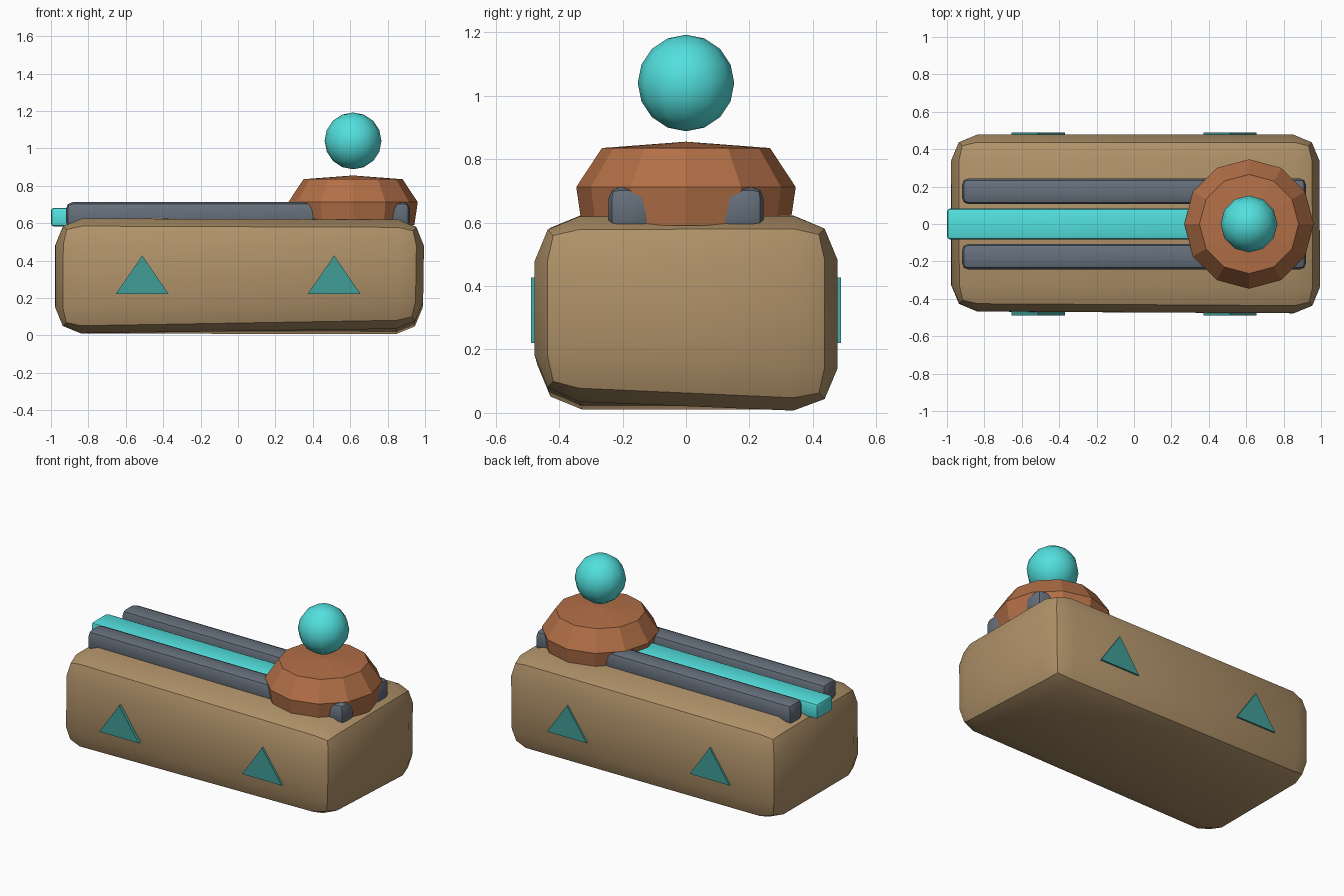
import bpy, bmesh, math
from mathutils import Matrix, Vector

if "Cube" in bpy.data.objects:
    bpy.data.objects.remove(bpy.data.objects["Cube"])


def material(name, rgb):
    linear = [((c / 255 + 0.055) / 1.055) ** 2.4 for c in rgb] + [1]
    m = bpy.data.materials.new(name)
    m.use_nodes = True
    m.diffuse_color = linear
    m.node_tree.nodes["Principled BSDF"].inputs["Base Color"].default_value = linear
    return m


TAN = material("tan_casing", (176, 146, 105))
COPPER = material("copper", (178, 111, 71))
GREY = material("slate_grey", (101, 111, 123))
CYAN = material("bright_cyan", (82, 224, 222))
TEAL = material("dark_teal", (66, 158, 152))


def finish(bm, name, mat, smooth=True):
    bmesh.ops.recalc_face_normals(bm, faces=bm.faces[:])
    mesh = bpy.data.meshes.new(name)
    bm.to_mesh(mesh)
    bm.free()
    mesh.materials.append(mat)
    ob = bpy.data.objects.new(name, mesh)
    bpy.context.collection.objects.link(ob)
    if smooth:
        bpy.ops.object.select_all(action="DESELECT")
        ob.select_set(True)
        bpy.context.view_layer.objects.active = ob
        bpy.ops.object.shade_smooth_by_angle(angle=math.radians(31))
    return ob


def box(name, low, high, bevel, mat, adjust=None):
    """Rounded box between two corners; adjust nudges its corners first."""
    bm = bmesh.new()
    bmesh.ops.create_cube(bm, size=1)
    for v in bm.verts:
        side = tuple(c > 0 for c in v.co)
        v.co = Vector([h if s else l for s, l, h in zip(side, low, high)])
        if adjust and side in adjust:
            v.co += Vector(adjust[side])
    bmesh.ops.bevel(bm, geom=bm.edges[:], offset=bevel, segments=2,
                    profile=0.5, affect="EDGES", clamp_overlap=True)
    return finish(bm, name, mat)


# Slightly uneven rounded casing
L, H = False, True
box("body", (-0.978, -0.478, 0.008), (0.993, 0.478, 0.622), 0.14, TAN, {
    (L, L, L): (0, 0.01, 0), (L, L, H): (0.004, 0.012, 0.004),
    (H, L, L): (-0.005, 0, 0.036), (H, L, H): (0.004, 0, -0.004),
    (H, H, L): (-0.008, 0, -0.008), (L, H, L): (0, 0, 0.003)})

# Twin rails and the central beam
for side, y in (("right", -0.175), ("left", 0.175)):
    box(side + "_rail", (-0.92, y - 0.069, 0.573), (0.92, y + 0.069, 0.712),
        0.035, GREY)
box("centre_beam", (-1.0, -0.082, 0.582), (0.6, 0.082, 0.682), 0.016, CYAN)

# Faceted turret spun from a stack of rings
bm = bmesh.new()
rings = []
for radius, z in ((0.328, 0.59), (0.346, 0.712), (0.265, 0.835)):
    rings.append([bm.verts.new((0.615 + radius * math.cos(a), radius * math.sin(a), z))
                  for a in (i * math.tau / 12 for i in range(12))])
tip = bm.verts.new((0.615, 0, 0.855))
bm.faces.new(rings[0][::-1])
for i in range(12):
    j = (i + 1) % 12
    for lower, upper in zip(rings, rings[1:]):
        bm.faces.new((lower[i], lower[j], upper[j], upper[i]))
    bm.faces.new((rings[-1][i], rings[-1][j], tip))
finish(bm, "turret", COPPER, smooth=False)

# Floating orb
bm = bmesh.new()
bmesh.ops.create_uvsphere(bm, u_segments=12, v_segments=8, radius=0.152,
                          matrix=Matrix.Translation((0.615, 0, 1.04)))
orb = finish(bm, "orb", CYAN)
orb.data.shade_smooth()

# Triangular badges on both long sides
for side, s in (("front", -1), ("back", 1)):
    for end, x in (("right", -0.512), ("left", 0.514)):
        bm = bmesh.new()
        outer, inner = [[bm.verts.new((x + dx, s * y, z))
                         for dx, z in ((-0.142, 0.22), (0.142, 0.22), (0, 0.427))]
                        for y in (0.489, 0.44)]
        bm.faces.new(outer)
        bm.faces.new(inner[::-1])
        for i in range(3):
            j = (i + 1) % 3
            bm.faces.new((outer[i], inner[i], inner[j], outer[j]))
        finish(bm, f"{side}_{end}_badge", TEAL, smooth=False)
